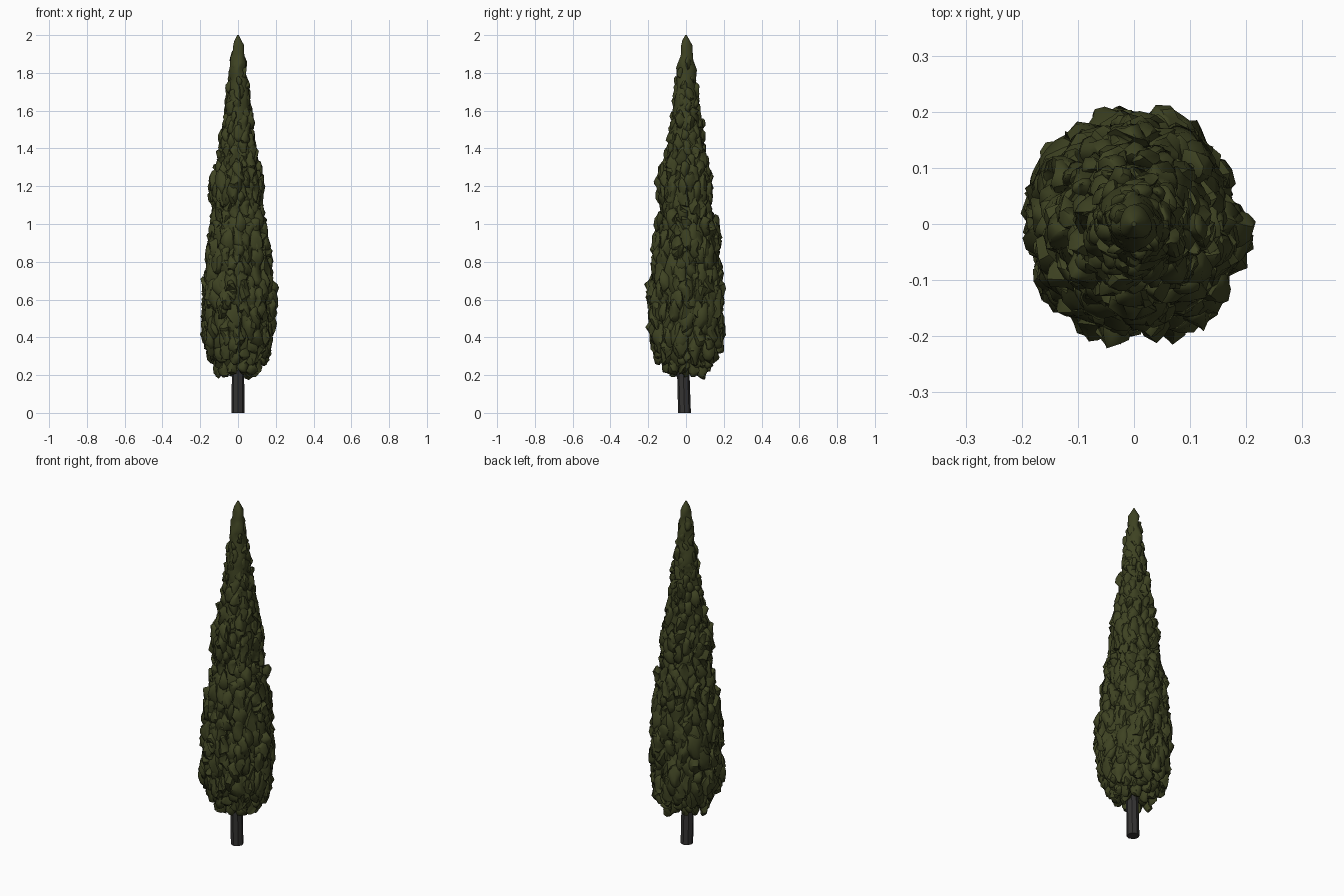
import bpy, bmesh, math, random
from mathutils import Vector, Matrix, Euler, noise

random.seed(11)
if "Cube" in bpy.data.objects:
    bpy.data.objects.remove(bpy.data.objects["Cube"], do_unlink=True)


def make_material(name, rgb):
    mat = bpy.data.materials.new(name)
    mat.use_nodes = True
    mat.diffuse_color = (*rgb, 1)
    bsdf = next(n for n in mat.node_tree.nodes if n.type == 'BSDF_PRINCIPLED')
    bsdf.inputs["Base Color"].default_value = (*rgb, 1)
    bsdf.inputs["Roughness"].default_value = 0.9
    return mat


def add_object(name, bm, mat, angle):
    mesh = bpy.data.meshes.new(name)
    bm.to_mesh(mesh)
    bm.free()
    mesh.materials.append(mat)
    obj = bpy.data.objects.new(name, mesh)
    bpy.context.collection.objects.link(obj)
    bpy.ops.object.select_all(action='DESELECT')
    obj.select_set(True)
    bpy.context.view_layer.objects.active = obj
    bpy.ops.object.shade_smooth_by_angle(angle=math.radians(angle))


leaf_green = make_material("dark olive foliage", (0.048, 0.055, 0.016))
bark_grey = make_material("dark grey bark", (0.035, 0.034, 0.033))

# Crown outline: height, radius
OUTLINE = [(0.19, 0.05), (0.23, 0.1), (0.3, 0.153), (0.4, 0.182), (0.62, 0.188),
           (0.8, 0.172), (0.9, 0.162), (1.0, 0.153), (1.08, 0.126), (1.2, 0.136),
           (1.3, 0.117), (1.4, 0.1), (1.6, 0.076), (1.8, 0.051), (1.9, 0.036),
           (1.97, 0.02), (2.0, 0.004)]

# Single larger boughs that stand out: angle in degrees, height
BOUGHS = [(180, 1.18), (-95, 1.22), (85, 0.95), (-110, 0.6), (-60, 0.5),
          (215, 0.4), (-45, 0.65), (65, 0.6), (100, 0.42), (-10, 0.6)]


def crown_radius(z):
    for (z0, r0), (z1, r1) in zip(OUTLINE, OUTLINE[1:]):
        if z <= z1:
            return r0 + (r1 - r0) * max(0, z - z0) / (z1 - z0)
    return OUTLINE[-1][1]


def crown_point(z, angle, inset=0.0):
    """Point on the slightly oval crown surface, moved inward by inset."""
    r = max(0, crown_radius(z) - inset)
    return Vector((r * math.cos(angle), r * math.sin(angle) * 1.04, z))


def roughen(verts, amount, scale):
    for v in verts:
        v.co += noise.noise_vector(v.co * scale) * amount


def add_tuft(bm, centre, turn, size, rough):
    place = (Matrix.Translation(centre) @ turn.to_matrix().to_4x4()
             @ Matrix.Diagonal((*size, 1)))
    tuft = bmesh.ops.create_icosphere(bm, subdivisions=2, radius=1, matrix=place)
    roughen(tuft["verts"], rough, random.uniform(22, 32))


# Crown core: lathed body inside the leaf tufts, full width at the tip
bm = bmesh.new()
sides, rows = 20, 60
rings = []
for i in range(rows + 1):
    z = 0.25 + 1.75 * i / rows
    inset = crown_radius(z) * 0.14 * min(1, (2 - z) * 4)
    rings.append([bm.verts.new(crown_point(z, math.tau * k / sides, inset))
                  for k in range(sides)])
for low, high in zip(rings, rings[1:]):
    for k in range(sides):
        n = (k + 1) % sides
        bm.faces.new((low[k], low[n], high[n], high[k]))
bm.faces.new(rings[0][::-1])
bm.faces.new(rings[-1])
roughen([v for v in bm.verts if v.co.z < 1.95], 0.016, 24)
add_object("crown_core", bm, leaf_green, 40)

# Leaf tufts: upright ragged lumps in a spiral over the crown
bm = bmesh.new()
golden = math.pi * (3 - math.sqrt(5))
count = 400
for i in range(count):
    t = (i + 0.5) / count
    z = 0.25 + 1.66 * (1 - (1 - t) ** 0.6)
    a = i * golden + random.uniform(-0.2, 0.2)
    if z < 0.3 and math.sin(a) < -0.93:
        continue  # gap that shows the trunk at the front
    grow = (0.3 + 4.2 * crown_radius(z)) * random.uniform(0.75, 1.25)
    size = Vector((0.025, 0.031, 0.064 if z > 0.32 else 0.04)) * grow
    turn = Euler((random.uniform(-0.25, 0.25), random.uniform(-0.15, 0.1), a))
    add_tuft(bm, crown_point(z, a, size.x * random.uniform(0.5, 1.2)),
             turn, size, 0.01 + 0.013 * min(1, grow))

# Protruding boughs
for degrees, z in BOUGHS:
    a = math.radians(degrees)
    for k in range(3):
        add_tuft(bm, crown_point(z + (k - 1) * 0.05, a + (k - 1) * 0.13, 0.004),
                 Euler((0.1 * k, 0, a)), (0.027, 0.03, 0.06), 0.022)

# Underside tufts around the trunk
for ring, n in ((0.055, 6), (0.1, 11)):
    for k in range(n):
        a = math.tau * (k + 0.5) / n - math.pi / 2
        centre = (ring * math.cos(a), ring * math.sin(a), 0.245 + random.uniform(-0.02, 0.012))
        add_tuft(bm, centre, Euler((0, 0, a)), (0.028, 0.028, 0.045), 0.02)
add_object("leaf_tufts", bm, leaf_green, 45)

# Trunk: short post leaning slightly forward
bm = bmesh.new()
bmesh.ops.create_cone(bm, cap_ends=True, segments=8, radius1=0.034, radius2=0.031,
                      depth=0.5, matrix=Matrix.Translation((0, -0.008, 0.25)))
for v in bm.verts:
    v.co.y -= 0.03 * v.co.z
add_object("trunk", bm, bark_grey, 30)
